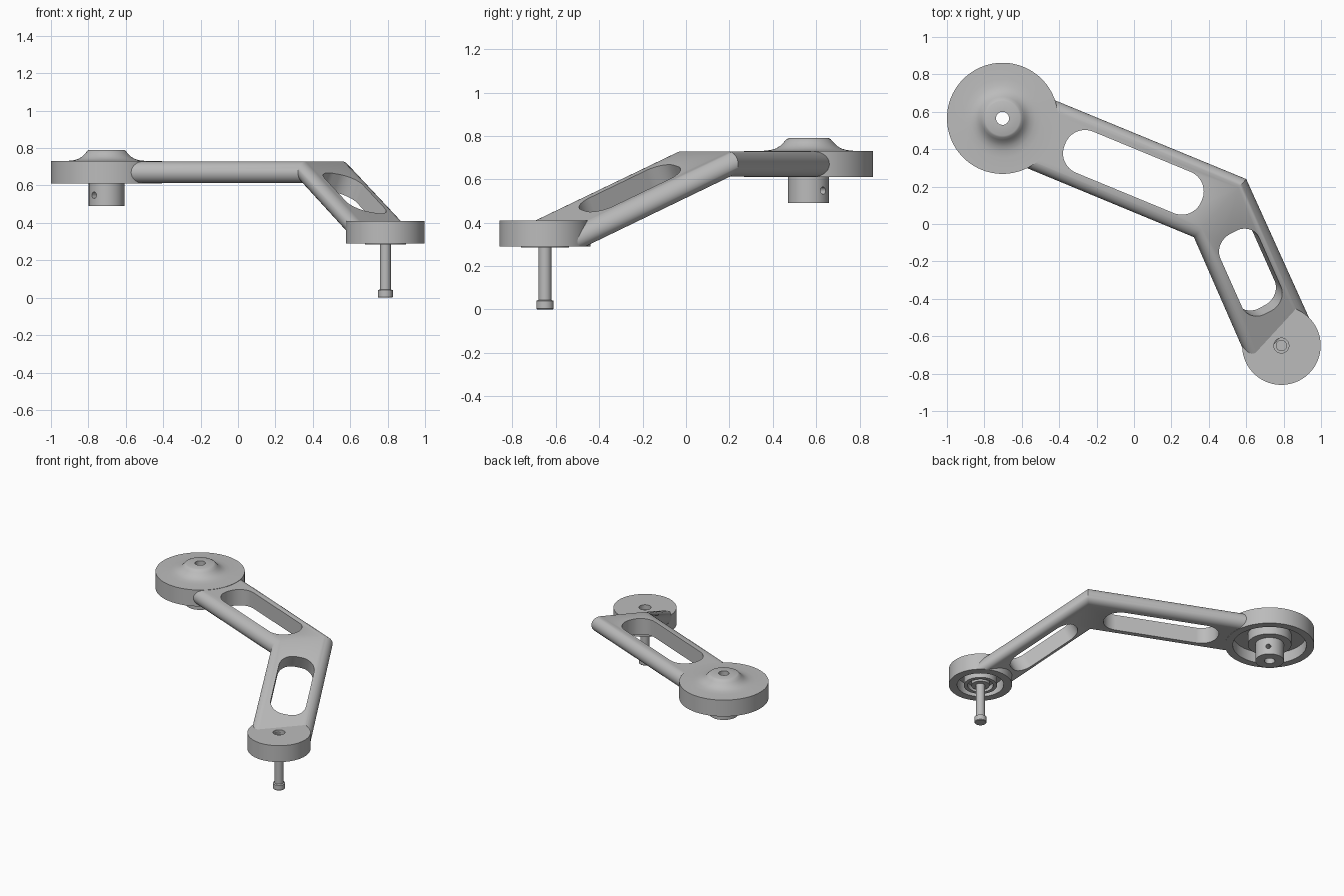
import bpy, bmesh, math
from mathutils import Vector, Matrix

cube = bpy.data.objects.get("Cube")
if cube:
    bpy.data.objects.remove(cube, do_unlink=True)

grey = bpy.data.materials.new("plain grey")
grey.use_nodes = True
COLOUR = (0.5, 0.5, 0.5, 1)
grey.diffuse_color = COLOUR
grey.node_tree.nodes["Principled BSDF"].inputs["Base Color"].default_value = COLOUR

HUB = Vector((-0.703, 0.565, 0))
FOOT = Vector((0.788, -0.65, 0))
ELBOW = Vector((0.46, 0.085, 0.67))
MITRE = Vector((0.67, 0.742, 0)).normalized()
SLOPE = 0.44
UP = Vector((0, 0, 1))


def finish(bm, name):
    bmesh.ops.recalc_face_normals(bm, faces=bm.faces)
    mesh = bpy.data.meshes.new(name)
    bm.to_mesh(mesh)
    bm.free()
    mesh.materials.append(grey)
    obj = bpy.data.objects.new(name, mesh)
    bpy.context.collection.objects.link(obj)
    return obj


def smooth(obj):
    bpy.ops.object.select_all(action='DESELECT')
    obj.select_set(True)
    bpy.context.view_layer.objects.active = obj
    bpy.ops.object.shade_smooth_by_angle(angle=math.radians(30))


def lathe(name, centre, profile, steps=96):
    """Revolve a closed (radius, height) profile; radius 0 closes on the axis."""
    bm = bmesh.new()
    verts = [bm.verts.new((r, 0, z)) for r, z in profile]
    edges = [bm.edges.new((a, b)) for a, b in zip(verts, verts[1:] + verts[:1])]
    bmesh.ops.spin(bm, geom=verts + edges, cent=(0, 0, 0), axis=UP,
                   angle=math.tau, steps=steps, use_duplicate=False)
    bmesh.ops.remove_doubles(bm, verts=bm.verts, dist=1e-5)
    bmesh.ops.translate(bm, verts=bm.verts, vec=centre)
    return finish(bm, name)


def cylinder_cutter(matrix, radius, depth):
    bm = bmesh.new()
    bmesh.ops.create_cone(bm, cap_ends=True, segments=64, radius1=radius,
                          radius2=radius, depth=depth, matrix=matrix)
    return finish(bm, "cutter")


def slot_cutter(matrix, length, width, radius):
    """Rounded box whose local x runs along the slot and z through it."""
    bm = bmesh.new()
    bmesh.ops.create_cube(bm, size=1, matrix=Matrix.Diagonal((length, width, 0.5, 1)))
    uprights = [e for e in bm.edges
                if abs(e.verts[0].co.z - e.verts[1].co.z) > 0.1]
    bmesh.ops.bevel(bm, geom=uprights, offset=radius, segments=12,
                    profile=0.5, affect='EDGES')
    bmesh.ops.transform(bm, matrix=matrix, verts=bm.verts)
    return finish(bm, "cutter")


def cut(obj, cutter):
    cutter.hide_render = True
    mod = obj.modifiers.new("cut", 'BOOLEAN')
    mod.operation = 'DIFFERENCE'
    mod.solver = 'EXACT'
    mod.object = cutter
    bpy.context.view_layer.objects.active = obj
    bpy.ops.object.modifier_apply(modifier=mod.name)
    bpy.data.objects.remove(cutter, do_unlink=True)


def frame(along, normal, place):
    along, normal = along.normalized(), normal.normalized()
    rot = Matrix((along, normal.cross(along), normal)).transposed()
    return Matrix.Translation(place) @ rot.to_4x4()


# Large hub: domed disc, hollow underneath, with a bored shank
hub = lathe("large_hub", HUB, [
    (0.035, 0.79), (0.092, 0.79), (0.102, 0.785), (0.115, 0.77), (0.13, 0.755),
    (0.15, 0.742), (0.175, 0.735), (0.21, 0.731), (0.297, 0.73), (0.297, 0.61),
    (0.245, 0.61), (0.245, 0.69), (0.145, 0.69), (0.145, 0.615), (0.095, 0.615),
    (0.095, 0.49), (0.035, 0.49)])
diagonal = Vector((1, 1, 0))
cut(hub, cylinder_cutter(frame(UP, diagonal, HUB + UP * 0.548), 0.017, 0.3))
smooth(hub)

# Small hub: flat disc with a hollow underside and a ringed boss
small_hub = lathe("small_hub", FOOT, [
    (0.04, 0.41), (0.21, 0.41), (0.21, 0.29), (0.155, 0.29), (0.155, 0.37),
    (0.11, 0.37), (0.11, 0.285), (0.085, 0.285), (0.085, 0.32), (0.06, 0.32),
    (0.06, 0.285), (0.03, 0.285), (0.03, 0.36), (0.04, 0.36)])
smooth(small_hub)

# Pin with a wider tip
pin = lathe("pin", FOOT, [(0, 0), (0.036, 0), (0.04, 0.004), (0.04, 0.04),
                          (0.03, 0.044), (0.03, 0.38), (0, 0.38)], 48)
smooth(pin)

# Bent arm: one rounded section swept from the hub, over the mitre, to the foot
flat = ELBOW * 1
flat.z = 0
dir_a = (flat - HUB).normalized()
dir_b = (FOOT - flat).normalized()
across_a = UP.cross(dir_a)
across_b = UP.cross(dir_b)
HALF, ROUND, SEG = 0.196, 0.058, 14
section = []
for side in (1, -1):
    for i in range(SEG + 1):
        a = math.pi * i / SEG
        section.append((side * (1 - (ROUND / HALF) * (1 - math.sin(a))),
                        side * ROUND * math.cos(a)))


def arm_rings():
    start, bend, end = [], [], []
    for u, h in section:
        corner = ELBOW + MITRE * (u * 0.209) + UP * h
        start.append(HUB + dir_a * 0.22 + across_a * (u * HALF) + UP * (0.67 + h))
        bend.append(corner)
        foot = FOOT + across_b * (u * HALF)
        run = (foot - corner).dot(dir_b)
        foot.z = corner.z - SLOPE * run
        end.append(foot)
    return start, bend, end


bm = bmesh.new()
rings = [[bm.verts.new(p) for p in ring] for ring in arm_rings()]
count = len(section)
for lower, upper in zip(rings, rings[1:]):
    for i in range(count):
        j = (i + 1) % count
        bm.faces.new((lower[i], lower[j], upper[j], upper[i]))
bm.faces.new(rings[0])
bm.faces.new(rings[-1])
arm = finish(bm, "bent_arm")

# Slots through both halves of the arm
cut(arm, slot_cutter(frame(dir_a, UP, HUB + dir_a * 0.757 + UP * 0.67),
                     0.79, 0.238, 0.112))
ramp = dir_b - UP * SLOPE
ramp_normal = ramp.cross(MITRE)
ramp_normal *= 1 if ramp_normal.z > 0 else -1
cut(arm, slot_cutter(frame(ramp, ramp_normal, ELBOW + ramp * 0.36),
                     0.51, 0.238, 0.1))

# Clear the arm out of the hub hollows and trim it level with the foot
cut(arm, cylinder_cutter(Matrix.Translation(HUB + UP * 0.67), 0.27, 0.6))
cut(arm, cylinder_cutter(Matrix.Translation(FOOT + UP * 0.25), 0.18, 0.28))
cut(arm, cylinder_cutter(Matrix.Translation(FOOT + UP * 0.14), 0.45, 0.3))
smooth(arm)
weighted = arm.modifiers.new("even_shading", 'WEIGHTED_NORMAL')
weighted.keep_sharp = True
